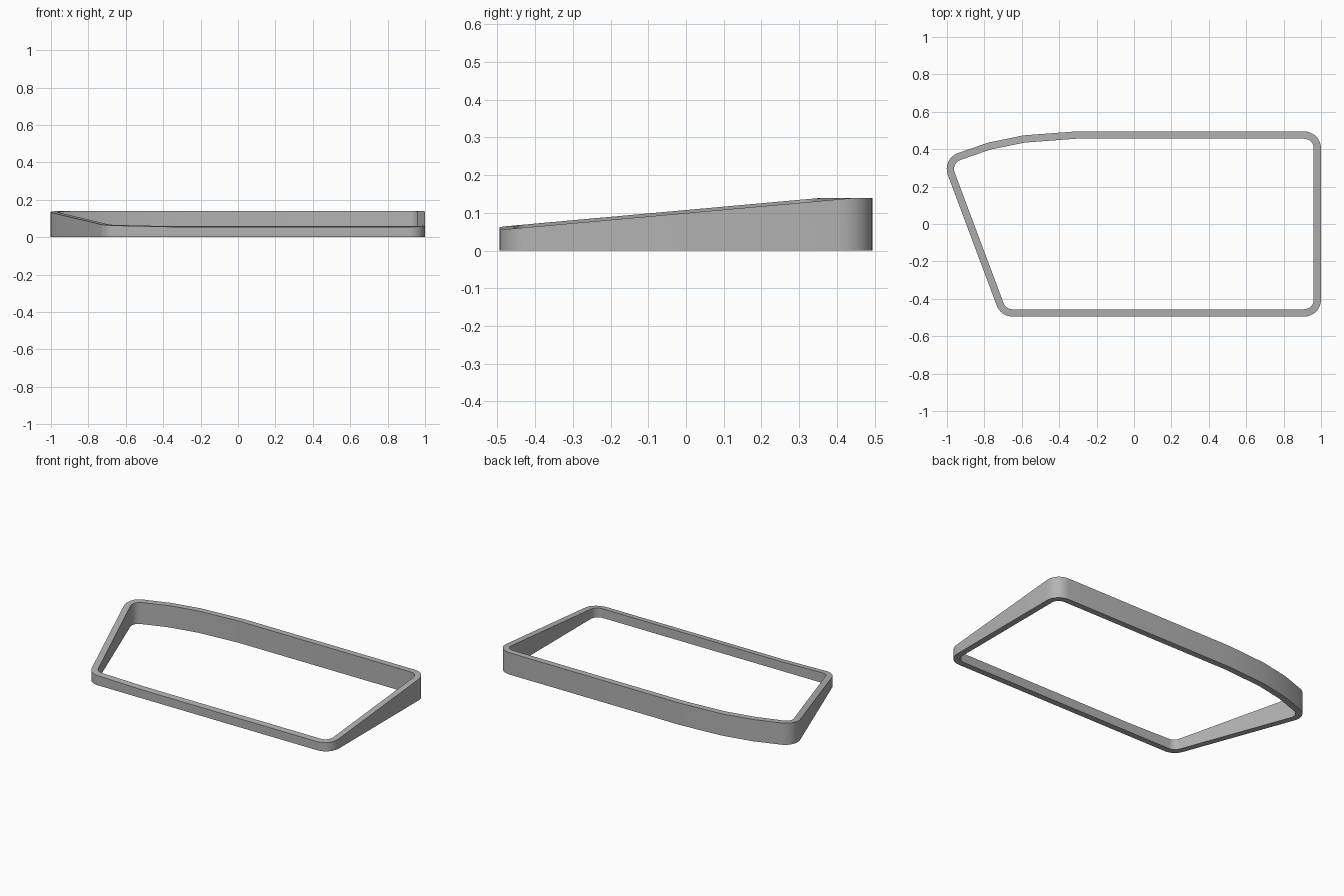
import bpy, bmesh, math
from mathutils import Vector

cube = bpy.data.objects.get("Cube")
if cube:
    bpy.data.objects.remove(cube, do_unlink=True)

WALL = 0.039
STEPS = 8
RADIUS = 0.09

# Outline corners, counter-clockwise: x, y, rounded or not
CORNERS = [
    (-0.712, -0.495, True), (-0.35, -0.495, False), (1, -0.495, True),
    (1, 0.495, True), (-0.31, 0.495, False), (-0.59, 0.474, False),
    (-0.78, 0.435, False), (-1.028, 0.349, True),
]


def inset(points, distance):
    """Move every corner inwards so that the walls keep one thickness."""
    result = []
    for i, p in enumerate(points):
        a = (p - points[i - 1]).normalized()
        b = (points[(i + 1) % len(points)] - p).normalized()
        na, nb = Vector((-a.y, a.x)), Vector((-b.y, b.x))
        result.append(p + (na + nb) * distance / (1 + na.dot(nb)))
    return result


def rounded(points, radius):
    """Replace the marked corners by arcs."""
    result = []
    for i, p in enumerate(points):
        if not CORNERS[i][2]:
            result.append(p)
            continue
        a = (points[i - 1] - p).normalized()
        b = (points[(i + 1) % len(points)] - p).normalized()
        half = a.angle(b) / 2
        centre = p + (a + b).normalized() * radius / math.sin(half)
        start = p + a * radius / math.tan(half) - centre
        sweep = math.pi - 2 * half
        for k in range(STEPS + 1):
            t = sweep * k / STEPS
            c, s = math.cos(t), math.sin(t)
            result.append(centre + Vector((start.x * c - start.y * s,
                                           start.x * s + start.y * c)))
    return result


def top_height(p):
    """Slope rising to a level back, a little higher on the slanted side."""
    lift = 0.008 * min(1, max(0, (-0.35 - p.x) / 0.35))
    return min(0.14, 0.055 + lift + 0.09 * (p.y + 0.495))


# Sloped rim: outer and inner loops, bottom and top
outline = [Vector((x, y)) for x, y, _ in CORNERS]
outer = rounded(outline, RADIUS)
inner = rounded(inset(outline, WALL), RADIUS - WALL)

bm = bmesh.new()
loops = [[bm.verts.new((p.x, p.y, top_height(p) if top else 0)) for p in ring]
         for ring, top in ((outer, False), (outer, True), (inner, True), (inner, False))]
for i, lower in enumerate(loops):
    upper = loops[(i + 1) % len(loops)]
    for k in range(len(lower)):
        n = (k + 1) % len(lower)
        bm.faces.new((lower[k], lower[n], upper[n], upper[k]))
bmesh.ops.recalc_face_normals(bm, faces=bm.faces)
mesh = bpy.data.meshes.new("sloped_rim")
bm.to_mesh(mesh)
bm.free()

rim = bpy.data.objects.new("sloped_rim", mesh)
bpy.context.collection.objects.link(rim)

# Plain grey
grey = bpy.data.materials.new("plain_grey")
grey.use_nodes = True
colour = (0.45, 0.45, 0.45, 1)
grey.diffuse_color = colour
for node in grey.node_tree.nodes:
    if node.type == "BSDF_PRINCIPLED":
        node.inputs["Base Color"].default_value = colour
mesh.materials.append(grey)

bpy.ops.object.select_all(action="DESELECT")
rim.select_set(True)
bpy.context.view_layer.objects.active = rim
bpy.ops.object.shade_smooth_by_angle(angle=math.radians(30))
